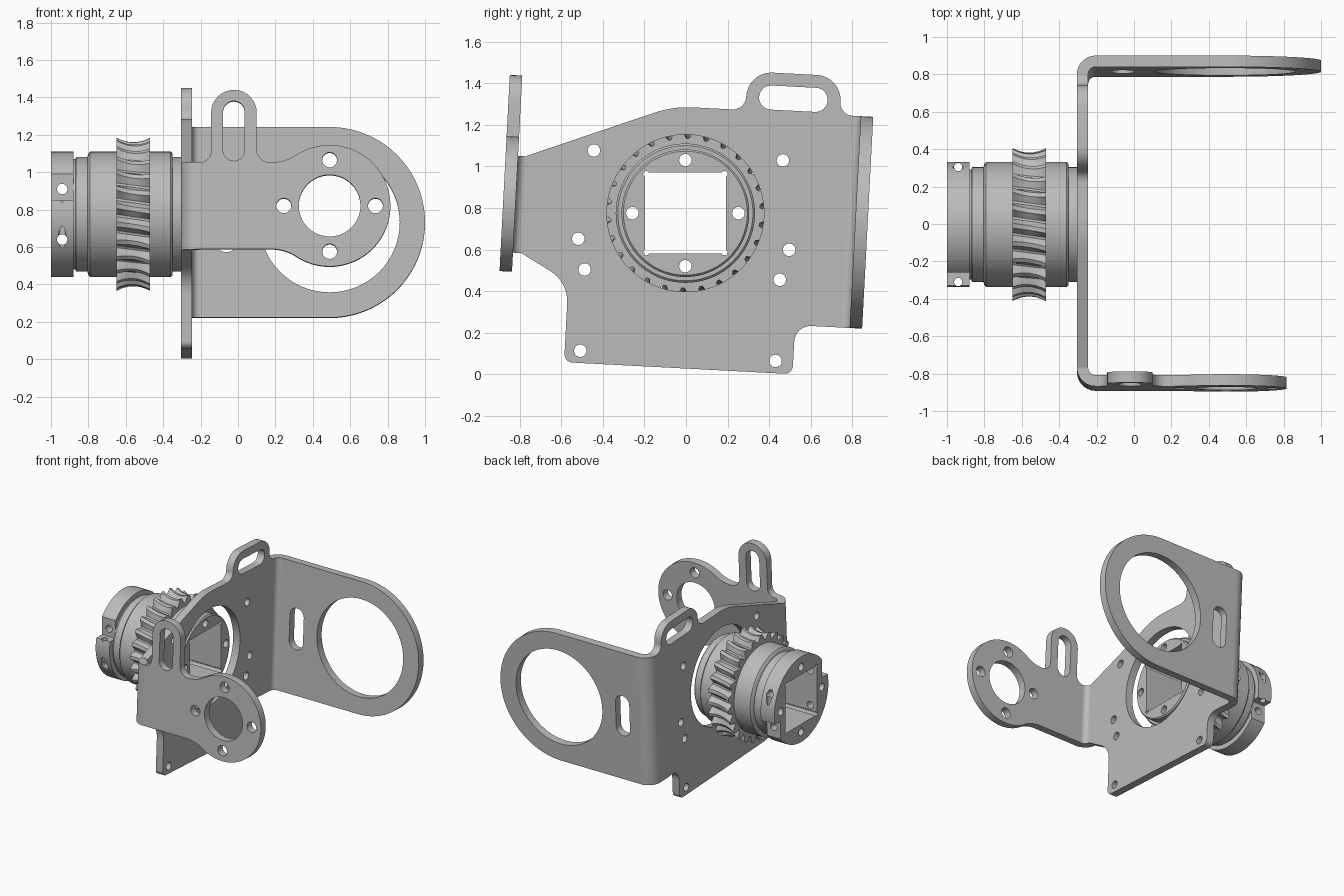
import bpy, bmesh
from math import radians, tan, sin, cos, pi, tau
from mathutils import Matrix, Vector

if "Cube" in bpy.data.objects:
    bpy.data.objects.remove(bpy.data.objects["Cube"])

grey = bpy.data.materials.new("metal grey")
grey.use_nodes = True
grey.diffuse_color = (0.5, 0.5, 0.5, 1)
grey.node_tree.nodes["Principled BSDF"].inputs["Base Color"].default_value = (0.5, 0.5, 0.5, 1)

AXIS = Matrix.Translation((0, -0.003, 0.775))
TILT = AXIS @ Matrix.Rotation(radians(-3), 4, 'X')
X, Y, Z = Vector((1, 0, 0)), Vector((0, 1, 0)), Vector((0, 0, 1))
T = 0.06          # sheet thickness
EDGE = 0.878      # outer face of the flanges


def frame(u, v, origin=(0, 0, 0)):
    m = Matrix((u, v, u.cross(v))).transposed().to_4x4()
    m.translation = origin
    return m


def arc(cx, cy, r, a, b, n):
    return [(cx + r * cos(radians(a + (b - a) * i / n)),
             cy + r * sin(radians(a + (b - a) * i / n))) for i in range(n + 1)]


def circle(cx, cy, r, n=24):
    return arc(cx, cy, r, 0, 360, n)[:-1]


def rounded(corners, n=8):
    """Polygon whose corners (x, y, radius) are filleted."""
    out = []
    for i, c in enumerate(corners):
        p, r = Vector(c[:2]), (c[2] if len(c) > 2 else 0)
        if not r:
            out.append(tuple(p))
            continue
        a = (Vector(corners[i - 1][:2]) - p).normalized()
        b = (Vector(corners[(i + 1) % len(corners)][:2]) - p).normalized()
        half = a.angle(b) / 2
        d = r / tan(half)
        centre = p + (a + b).normalized() * (r / sin(half))
        s, e = p + a * d - centre, p + b * d - centre
        sweep = s.angle(e)
        for k in range(n + 1):
            t = k / n
            q = (s * sin((1 - t) * sweep) + e * sin(t * sweep)) / sin(sweep)
            out.append(tuple(centre + q))
    return out


def slot(cx, cy, w, h):
    r = min(w, h) * 0.999
    return rounded([(cx - w, cy - h, r), (cx + w, cy - h, r), (cx + w, cy + h, r), (cx - w, cy + h, r)])


def finish(name, bm, matrix):
    bmesh.ops.remove_doubles(bm, verts=bm.verts, dist=1e-5)
    bmesh.ops.recalc_face_normals(bm, faces=bm.faces)
    me = bpy.data.meshes.new(name)
    bm.to_mesh(me)
    bm.free()
    me.transform(matrix)
    me.materials.clear()
    me.materials.append(grey)
    ob = bpy.data.objects.new(name, me)
    bpy.context.collection.objects.link(ob)
    return ob


def smooth(ob):
    bpy.ops.object.select_all(action='DESELECT')
    ob.select_set(True)
    bpy.context.view_layer.objects.active = ob
    bpy.ops.object.shade_smooth_by_angle(angle=radians(30))


def plate(name, loops, depth, matrix):
    """Filled outline with holes, thickened about its plane."""
    cu = bpy.data.curves.new(name, 'CURVE')
    cu.dimensions, cu.fill_mode, cu.extrude = '2D', 'BOTH', depth / 2
    for loop in loops:
        sp = cu.splines.new('POLY')
        sp.points.add(len(loop) - 1)
        for p, q in zip(sp.points, loop):
            p.co = (*q, 0, 1)
        sp.use_cyclic_u = True
    tmp = bpy.data.objects.new(name, cu)
    bpy.context.collection.objects.link(tmp)
    bm = bmesh.new()
    bm.from_mesh(tmp.evaluated_get(bpy.context.evaluated_depsgraph_get()).to_mesh())
    bpy.data.objects.remove(tmp)
    ob = finish(name, bm, matrix)
    smooth(ob)
    return ob


# Bracket web with lifting slot, hub hole and screw holes
web = rounded([(-.778, .235), (-.085, .51, .5), (.263, .51, .065), (.263, .697, .12),
               (.717, .697, .12), (.717, .51, .06), (.778, .51), (.778, -.51),
               (.555, -.51, .08), (.555, -.746, .04), (-.545, -.746, .04),
               (-.545, -.361, .17), (-.778, -.233)])
screws = [circle(s * y, z, .03) for s in (-1, 1)
          for y, z in ((.455, .278), (.508, -.15), (.47, -.296), (.47, -.687))]
plate("bracket_web", [web, circle(0, 0, .378, 64), slot(.49, .577, .165, .058)] + screws,
      T, TILT @ frame(Y, Z, (-.275, 0, 0)))

# Front flange: round end with bolt circle and an upright slotted tab
front = rounded([(-.205, .232), (-.144, .232, .06), (-.144, .62, .1219), (.1, .62, .1219),
                 (.1, .232, .07), (.248, .232, .24)]
                + arc(.49, 0, .325, 122, -122, 48) + [(.248, -.232, .24), (-.205, -.232)])
bolts = [circle(.49 + .245 * cos(k * pi / 2), .245 * sin(k * pi / 2), .04) for k in range(4)]
plate("front_flange", [front, circle(.49, 0, .165, 40), slot(-.022, .4, .058, .16)] + bolts,
      T, TILT @ frame(X, Z, (0, T / 2 - EDGE, 0)))

# Back flange: large ring with a small upright slot
back = [(-.205, -.51)] + arc(.49, 0, .51, -90, 90, 40) + [(-.205, .51)]
plate("back_flange", [back, circle(.49, 0, .375, 64), slot(-.062, 0, .06, .16)],
      T, TILT @ frame(X, Z, (0, EDGE - T / 2, 0)))

# Rounded bends joining web and flanges
for name, s, h in (("front_bend", -1, .233), ("back_bend", 1, .51)):
    c = (-.205, s * (EDGE - .1))
    bend = arc(*c, .1, 180, 180 - s * 90, 10) + arc(*c, .04, 180 - s * 90, 180, 10)
    plate(name, [bend], 2 * h, TILT)


# Stepped hub, turned about the x axis
def turned(name, profile, n=72):
    bm = bmesh.new()
    rings = [[bm.verts.new((x, r * cos(tau * k / n), r * sin(tau * k / n))) for k in range(n)]
             for x, r in profile]
    for a, b in zip(rings, rings[1:]):
        for k in range(n):
            bm.faces.new((a[k], a[(k + 1) % n], b[(k + 1) % n], b[k]))
    bm.faces.new(rings[0])
    bm.faces.new(rings[-1])
    return finish(name, bm, AXIS)


hub = turned("hub", [(-1, .335), (-.88, .335), (-.88, .295), (-.87, .295), (-.865, .307),
                     (-.805, .307), (-.8, .325), (-.79, .335), (-.36, .335), (-.35, .325),
                     (-.35, .307), (-.29, .307), (-.28, .298)])

# Cutters: square bore with corner reliefs, screw holes, clamp notches
cutters = []


def cut(loop, depth, matrix):
    ob = plate("hub_cutter", [loop], depth, AXIS @ matrix)
    ob.hide_render = True
    cutters.append(ob)
    mod = hub.modifiers.new("cut", 'BOOLEAN')
    mod.operation, mod.object, mod.solver = 'DIFFERENCE', ob, 'EXACT'


along_x = frame(Y, Z, (-.6, 0, 0))
b = .195
cut([(-b, -b), (b, -b), (b, b), (-b, b)], 2, along_x)
for k in range(4):
    a = k * pi / 2
    cut(circle(.255 * cos(a), .255 * sin(a), .03, 20), 2, along_x)
    cut(circle(.266 * cos(a + pi / 4), .266 * sin(a + pi / 4), .015, 12), 2, along_x)
for s in (-1, 1):
    cut([(s * .257, -s * .075), (s * .5, -s * .075), (s * .5, -s * .5), (s * .257, -s * .5)],
        .24, frame(Y, Z, (-1, 0, 0)))
    cut(circle(-.94, s * .135, .028, 20), 2, frame(X, Z))
    cut(circle(-.94, s * .307, .022, 16), 2, frame(X, Y))
bm = bmesh.new()
bm.from_mesh(hub.evaluated_get(bpy.context.evaluated_depsgraph_get()).to_mesh())
bpy.data.objects.remove(hub)
for ob in cutters:
    bpy.data.objects.remove(ob)
smooth(finish("hub", bm, Matrix()))

# Throated helical gear around the hub
TEETH, SLICES = 26, 8
TOOTH = ((0, 0), (.15, 0), (.32, .65), (.42, 1), (.68, 1), (.78, .65))
bm = bmesh.new()
rings = []
for i in range(-1, SLICES + 2):
    t = min(max(i / SLICES, 0), 1)
    lip = i in (-1, SLICES + 1)
    tip = .385 + .025 * (2 * t - 1) ** 2
    ring = []
    for k in range(TEETH):
        for f, h in TOOTH:
            a = tau * (k + f + .3 * t) / TEETH
            r = .325 if lip else .36 + (tip - .36) * h
            ring.append(bm.verts.new((-.65 + .18 * t, r * cos(a), r * sin(a))))
    rings.append(ring)
for a, b in zip(rings, rings[1:]):
    for k in range(len(a)):
        j = (k + 1) % len(a)
        bm.faces.new((a[k], a[j], b[j], b[k]))
smooth(finish("gear", bm, AXIS))
